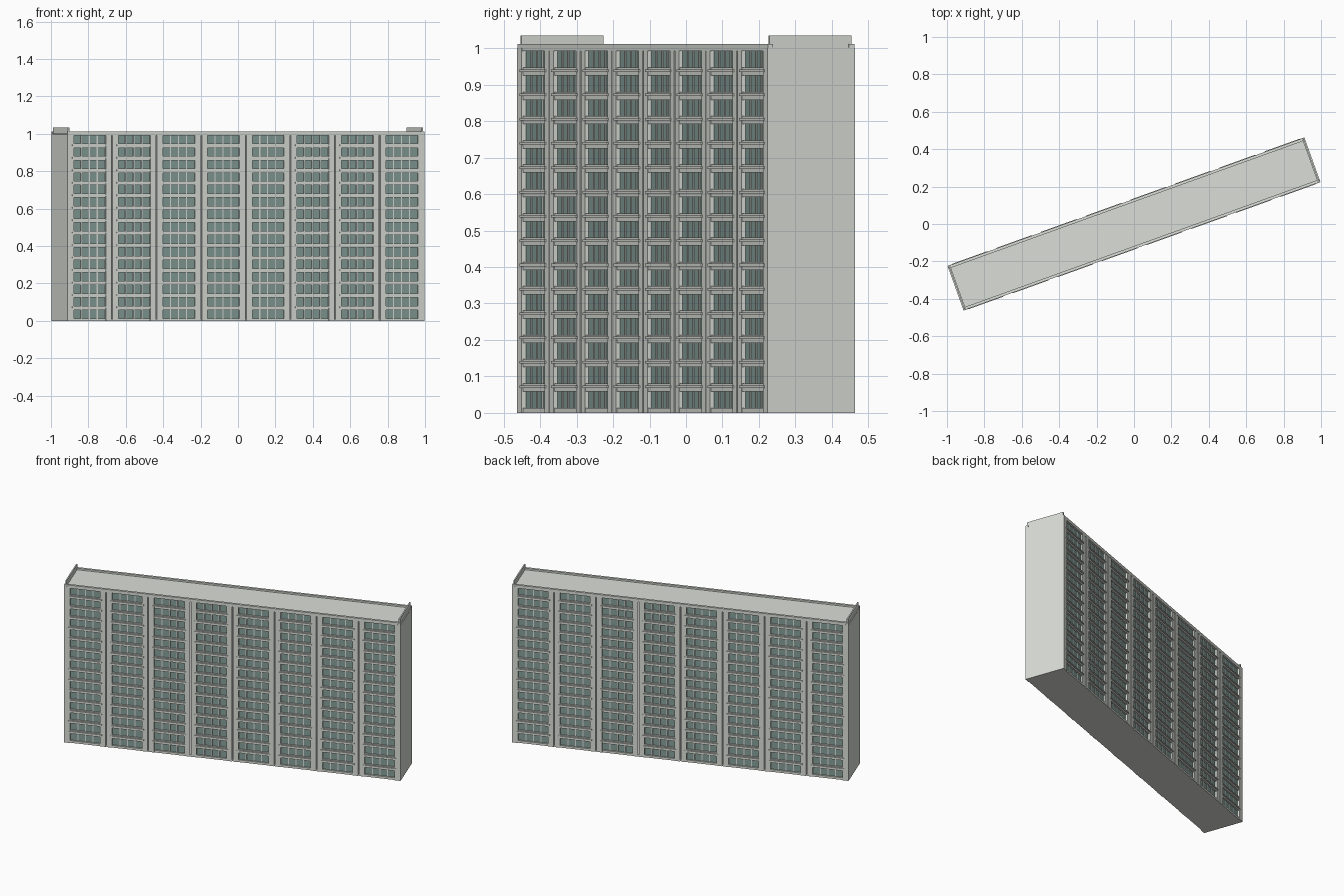
import bpy, bmesh, math
from mathutils import Matrix, Vector

if "Cube" in bpy.data.objects:
    bpy.data.objects.remove(bpy.data.objects["Cube"])

ANGLE = math.radians(19.8)    # the slab stands at an angle to the axes
L, H = 2.028, 1.0             # length and height
FACE, GLASS = 0.125, 0.114    # half depth to the pillars / to the glazing
BAYS, FLOORS = 8, 15
PITCH, STOREY = L / BAYS, H / FLOORS
PIER = 0.036                  # half width of a double pillar


def material(name, rgb):
    m = bpy.data.materials.new(name)
    m.diffuse_color = (*rgb, 1)
    m.use_nodes = True
    m.node_tree.nodes["Principled BSDF"].inputs["Base Color"].default_value = m.diffuse_color
    return m


concrete = material("pale concrete", (0.71, 0.735, 0.685))
glass = material("green grey glass", (0.23, 0.335, 0.31))


def boxes(name, mat, spans):
    """One object made of boxes, each given as (x0, x1, y0, y1, z0, z1)."""
    bm = bmesh.new()
    for x0, x1, y0, y1, z0, z1 in spans:
        size = Vector((x1 - x0, abs(y1 - y0), z1 - z0))
        mid = Vector((x0 + x1, y0 + y1, z0 + z1)) / 2
        bmesh.ops.create_cube(bm, size=1, matrix=Matrix.Translation(mid) @ Matrix.Diagonal((*size, 1)))
    me = bpy.data.meshes.new(name)
    bm.to_mesh(me)
    bm.free()
    me.materials.append(mat)
    ob = bpy.data.objects.new(name, me)
    ob.rotation_euler.z = ANGLE
    bpy.context.collection.objects.link(ob)
    return ob


E = L / 2
# glazed core, solid end walls, base and roof
boxes("glazed_core", glass, [(-E + 0.02, E - 0.02, -GLASS, GLASS, 0.005, 0.995)])
boxes("end_walls", concrete, [(-E, -E + PIER, -FACE - 0.002, FACE + 0.002, 0, H),
                              (E - PIER, E, -FACE - 0.002, FACE + 0.002, 0, H)])
boxes("base", concrete, [(-E + 0.003, E - 0.003, -FACE + 0.004, FACE - 0.004, 0, 0.008)])
boxes("roof", concrete, [(-E + 0.003, E - 0.003, -FACE + 0.003, FACE - 0.003, 0.994, 1.002)])

pillars, ledges, bands, mullions, parapets = ([] for _ in range(5))
for s in (-1, 1):
    # double pillars with a narrow groove between them
    for k in range(1, BAYS):
        c = -E + k * PITCH
        pillars.append((c - PIER, c - 0.003, s * 0.10, s * FACE, 0, H))
        pillars.append((c + 0.003, c + PIER, s * 0.10, s * FACE, 0, H))
        pillars.append((c - 0.004, c + 0.004, s * 0.10, s * (FACE - 0.009), 0, H))
    for b in range(BAYS):
        x0, x1 = -E + b * PITCH + PIER, -E + (b + 1) * PITCH - PIER
        # floor bands, each with a narrow projecting ledge
        for f in range(FLOORS + 1):
            z = f * STOREY
            lo, hi = max(0, z - 0.008), min(H, z + 0.014)
            bands.append((x0 - 0.005, x1 + 0.005, s * 0.10, s * (FACE - 0.002), lo, hi))
            if 0 < f < FLOORS:
                ledges.append((x0 - 0.010, x1 + 0.010, s * 0.11, s * (FACE + 0.004), z + 0.002, z + 0.009))
        # slim window uprights
        for m in range(1, 4):
            c = x0 + (x1 - x0) * m / 4
            mullions.append((c - 0.003, c + 0.003, s * 0.10, s * (GLASS + 0.003), 0.005, 0.995))
    # low parapet on the long side, taller thin one on the end
    parapets.append((-E + 0.001, E - 0.001, s * (FACE - 0.014), s * (FACE + 0.001), 0.992, 1.012))
    xe = s * (E - 0.010)
    parapets.append((xe - 0.004, xe + 0.004, -0.119, 0.119, 0.995, 1.035))

boxes("pillars", concrete, pillars)
boxes("floor_bands", concrete, bands)
boxes("ledges", concrete, ledges)
boxes("window_mullions", concrete, mullions)
boxes("parapets", concrete, parapets)
